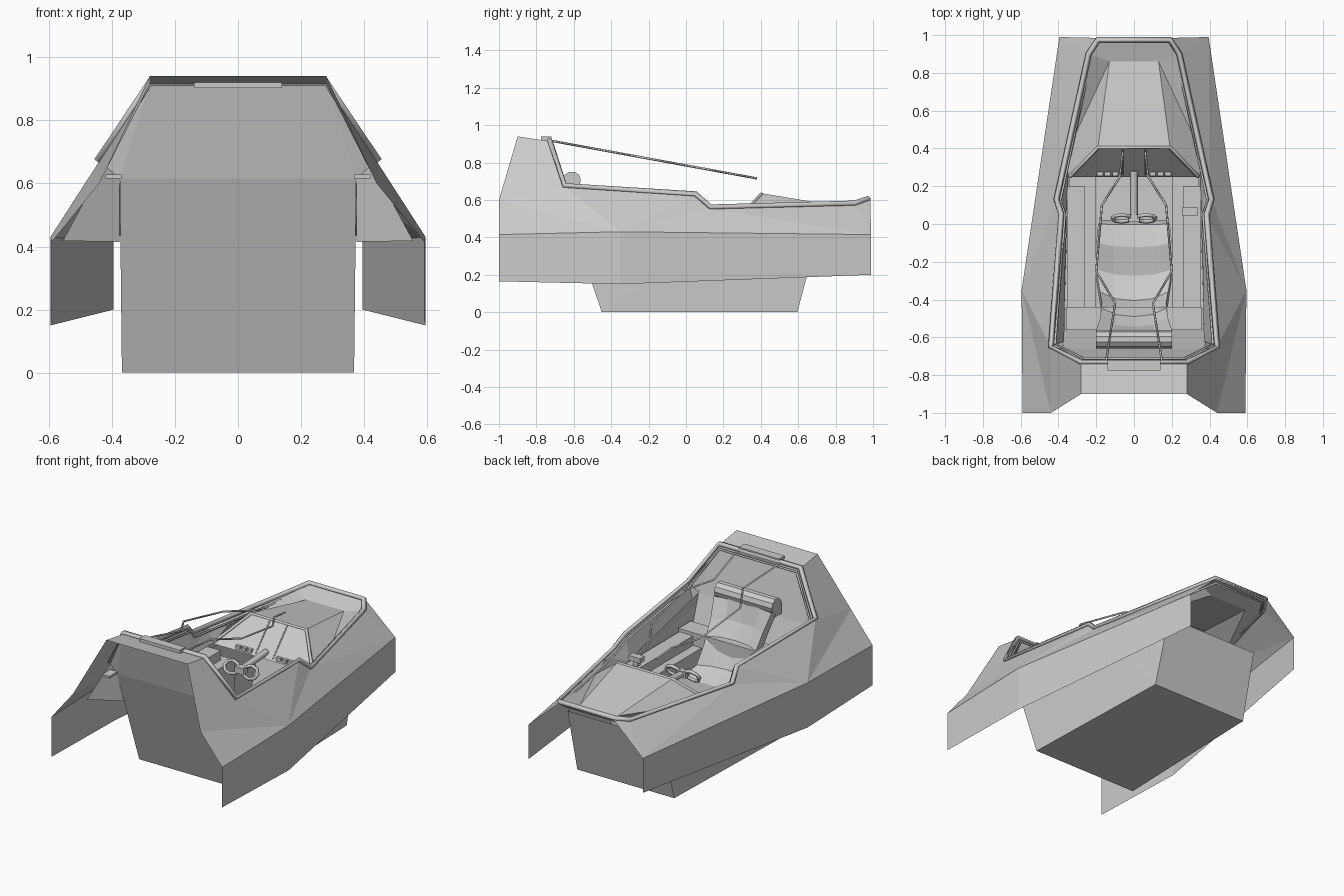
import bpy, bmesh, math
from mathutils import Vector

cube = bpy.data.objects.get("Cube")
if cube:
    bpy.data.objects.remove(cube, do_unlink=True)

grey = bpy.data.materials.new("hull grey")
grey.use_nodes = True
grey.diffuse_color = (0.6, 0.6, 0.6, 1)
grey.node_tree.nodes["Principled BSDF"].inputs["Base Color"].default_value = (0.6, 0.6, 0.6, 1)


def add(name, bm, mirror=False):
    bmesh.ops.recalc_face_normals(bm, faces=bm.faces[:])
    me = bpy.data.meshes.new(name)
    bm.to_mesh(me)
    bm.free()
    me.materials.append(grey)
    ob = bpy.data.objects.new(name, me)
    bpy.context.collection.objects.link(ob)
    if mirror:
        ob.modifiers.new("mirror", "MIRROR").use_mirror_merge = True
    return ob


def sheet(name, pts, faces):
    """Left half mirrored; faces written as strings of point letters."""
    bm = bmesh.new()
    v = {k: bm.verts.new(p) for k, p in pts.items()}
    for f in faces.split():
        bm.faces.new([v[k] for k in f])
    return add(name, bm, True)


def box(name, lo, hi, mirror=False):
    bm = bmesh.new()
    bmesh.ops.create_cube(bm, size=1)
    for v in bm.verts:
        v.co = Vector([(a + b) / 2 + c * (b - a) for a, b, c in zip(lo, hi, v.co)])
    return add(name, bm, mirror)


def tube(name, pts, r, closed=False, res=0):
    cu = bpy.data.curves.new(name, "CURVE")
    cu.dimensions = "3D"
    cu.bevel_depth, cu.bevel_resolution, cu.use_fill_caps = r, res, True
    sp = cu.splines.new("POLY")
    sp.points.add(len(pts) - 1)
    for p, c in zip(sp.points, pts):
        p.co = (*c, 1)
    sp.use_cyclic_u = closed
    cu.materials.append(grey)
    ob = bpy.data.objects.new(name, cu)
    bpy.context.collection.objects.link(ob)
    return ob


def flip(pts):
    return [(-x, y, z) for x, y, z in pts]


# Cockpit opening edge, nose to headrest, left half
rim = [(.19, .985, .60), (.24, .9, .575), (.41, .13, .555), (.385, .05, .625),
       (.44, -.65, .67), (.28, -.73, .914)]
R = dict(zip("abcdef", rim))

# Outer hull: skirts, faceted shoulders and raised hump, open at both ends
hull = dict(R)
hull.update({
    "P": (.59, -1, .415), "Q": (.595, -.35, .43), "S": (.395, .99, .415),
    "p": (.59, -1, .165), "q": (.595, -.35, .15), "s": (.395, .99, .20),
    "U": (.44, -1, .6), "V": (.28, -.9, .94),
    "W": (0, -.9, .94), "g": (0, -.73, .914)})
sheet("outer_hull", hull,
      "pqQP qsSQ PQU UQe UefV VfgW Qde Qcd QSc Scb Sba")

# Lower tub with sloping ends, narrowing to the nose, open at the top
sheet("lower_tub", {
    "a": (.368, -.45, 0), "b": (.335, .595, 0), "c": (.325, .705, .41),
    "d": (.355, .2, .44), "e": (.375, -.66, .615),
    "A": (0, -.45, 0), "B": (0, .595, 0), "C": (0, .705, .41), "E": (0, -.66, .615)},
      "abBA bcCB abd bcd ade aAEe")

# Bulkhead behind the seat, with wings out to the shoulders
sheet("rear_bulkhead", {
    "e": (.425, -.655, .66), "f": R["f"], "g": (0, -.73, .914), "t": (0, -.66, .615),
    "T": (.375, -.66, .615), "Z": (.555, -.7, .418), "K": (.376, -.59, .415)},
      "fgtT feT eZKT")

# Inner side walls
walls = {k: R[k] for k in "cde"}
walls.update({"h": (.37, -.62, .52), "i": (.36, .04, .46),
              "j": (.35, .25, .46), "k": (.385, .25, .555)})
sheet("cockpit_walls", walls, "edih dcki kji")

# Nose deck, instrument hood and sloping dash
deck = {k: R[k] for k in "abc"}
deck.update({"A": (0, .985, .60), "m": (.13, .86, .56), "M": (0, .86, .56),
             "n": (.19, .41, .635), "N": (0, .41, .635),
             "o": (.345, .4, .52), "j": (.35, .25, .46), "J": (0, .25, .46)})
sheet("nose_deck", deck, "abmMA bcom coj nmMN njom jnNJ")
tube("dash_lip", [(.34, .25, .475), (.19, .405, .632), (-.19, .405, .632),
                  (-.34, .25, .475)], .01)

# Rim lip around the opening, with the latch behind the headrest
lip = [(x, y - .01 * (y > .95), z + .006) for x, y, z in rim]
tube("rim_lip", lip + flip(lip[::-1]), .016, closed=True)
inner = [(x * .95, y * .975, z - .018) for x, y, z in rim]
tube("rim_inner_seal", inner + flip(inner[::-1]), .007, closed=True)
box("canopy_latch", (-.14, -.775, .903), (.14, -.72, .94))

# Canopy frame rods, sloping from latch to dash
path = [(.15, -.74), (.1, -.42), (.2, -.25), (.17, .1), (.075, .25), (.06, .38)]
rod = [(x, y, .92 - (y + .74) * .183) for x, y in path]
tube("left_canopy_rod", rod, .006)
tube("right_canopy_rod", flip(rod), .006)

# Cockpit floor, side consoles and ledge behind the seat
box("floor", (-.33, -.44, .04), (.33, .58, .06))
box("side_console", (.2, -.45, .06), (.345, .25, .40), mirror=True)
box("console_armrest", (.26, -.47, .40), (.355, .2, .46), mirror=True)
box("rear_ledge", (-.36, -.56, .36), (.36, -.44, .48))

# Bucket seat: bolstered cross-sections along a reclining profile
profile = [(.02, .22, .17), (0, .28, .19), (-.1, .32, .2), (-.24, .29, .2),
           (-.36, .33, .18), (-.42, .44, .17), (-.5, .57, .18), (-.56, .68, .2)]
bm = bmesh.new()
rows = []
for i, (y, z, w) in enumerate(profile):
    dip = .035 if 1 < i < 7 else .01
    up = max(0, 1 - i / 4)
    row = [(-w, -.07), (-w, 0), (-w * .55, -dip), (0, -dip * 1.3),
           (w * .55, -dip), (w, 0), (w, -.07)]
    rows.append([bm.verts.new((x, y + d * (1 - up), z + d * up)) for x, d in row])
for a, b in zip(rows, rows[1:]):
    for i in range(6):
        bm.faces.new((a[i], a[i + 1], b[i + 1], b[i]))
bm.faces.new(rows[0])
add("seat", bm)
box("seat_base", (-.17, -.38, .06), (.17, -.03, .25))

# Headrest roll
bm = bmesh.new()
bmesh.ops.create_cone(bm, cap_ends=True, segments=10, radius1=.048, radius2=.048, depth=.4)
for v in bm.verts:
    v.co = Vector((v.co.z, v.co.y - .61, v.co.x + .705))
add("headrest", bm)
box("headrest_mount", (-.2, -.655, .64), (.2, -.6, .70))

# Steering yoke: two tilted loops on a column from the dash
for side, sx in (("left", 1), ("right", -1)):
    loop = [(sx * (.065 + .05 * math.cos(a)), .03 + .018 * math.sin(a), .475 + .035 * math.sin(a))
            for a in (math.tau * k / 8 for k in range(8))]
    tube(f"{side}_yoke_grip", loop, .011, closed=True)
box("yoke_hub", (-.03, .01, .455), (.03, .05, .495))
tube("yoke_column", [(0, .04, .475), (0, .28, .49)], .02, res=1)

# Throttle on the left console
box("throttle_post", (.28, .05, .45), (.31, .08, .51))
box("throttle_handle", (.255, .045, .49), (.335, .09, .52))

# Dash buttons and panel seams lying on the slope
for sx in (-1, 1):
    for i in range(3):
        x = sx * (.1 + i * .04)
        box(f"dash_button_{sx}_{i}", (x - .015, .255, .465), (x + .015, .275, .488))
    tube(f"dash_seam_{sx}", [(sx * .06, .26, .47), (sx * .06, .4, .625)], .004)

# Small brackets under the hump
box("hump_bracket", (.37, -.74, .615), (.42, -.66, .628), mirror=True)
